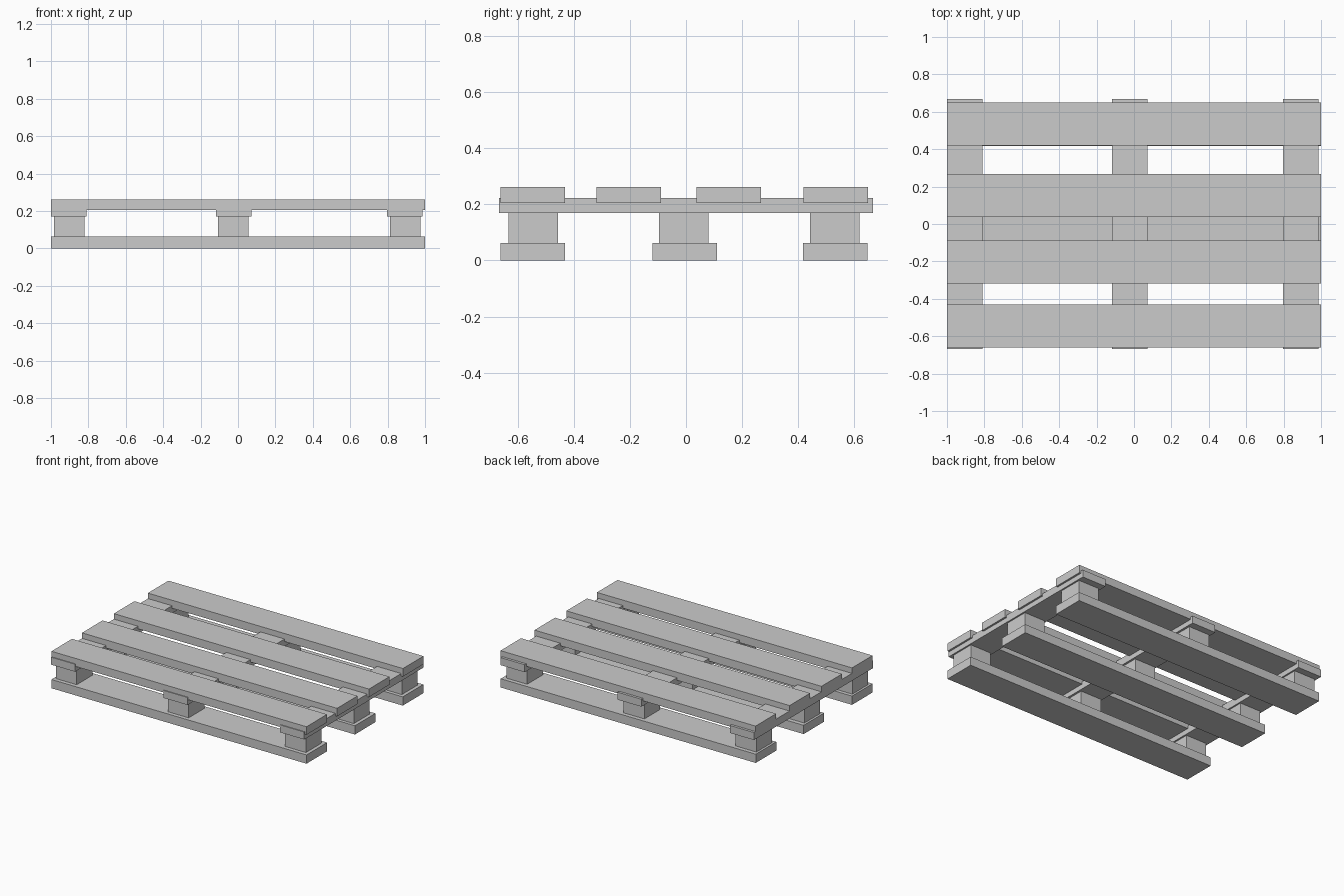
import bpy

if "Cube" in bpy.data.objects:
    bpy.data.objects.remove(bpy.data.objects["Cube"])

def box(name, x, y, z):
    """Box from (min, max) ranges on each axis."""
    bpy.ops.mesh.primitive_cube_add(
        size=1, location=[(a + b) / 2 for a, b in (x, y, z)])
    ob = bpy.context.object
    ob.name = name
    ob.scale = [b - a for a, b in (x, y, z)]
    bpy.ops.object.transform_apply(location=False, rotation=False, scale=True)
    return ob

def span(centre, width):
    return (centre - width / 2, centre + width / 2)

BOARD_W = 0.23
LENGTH = (-1.0, 1.0)
ROWS_Y = (-0.546, -0.004, 0.532)      # bottom board rows
BLOCK_Y = (-0.545, -0.008, 0.53)
STRINGER_X = (-0.905, -0.023, 0.892)
BLOCK_X = (-0.903, -0.025, 0.894)

# Bottom runner boards
for i, y in enumerate(ROWS_Y):
    box(f"bottom_board_{i + 1}", LENGTH, span(y, BOARD_W), (0, 0.062))

# Spacer blocks
for i, x in enumerate(BLOCK_X):
    for j, y in enumerate(BLOCK_Y):
        box(f"spacer_block_{i + 1}_{j + 1}", span(x, 0.163), span(y, 0.176), (0.062, 0.17))

# Cross stringers, let slightly into the deck
for i, x in enumerate(STRINGER_X):
    box(f"cross_stringer_{i + 1}", span(x, 0.189), (-0.667, 0.667), (0.17, 0.223))

# Top deck boards
for i, y in enumerate((-0.546, -0.204, 0.153, 0.534)):
    box(f"deck_board_{i + 1}", LENGTH, span(y, BOARD_W), (0.205, 0.262))
